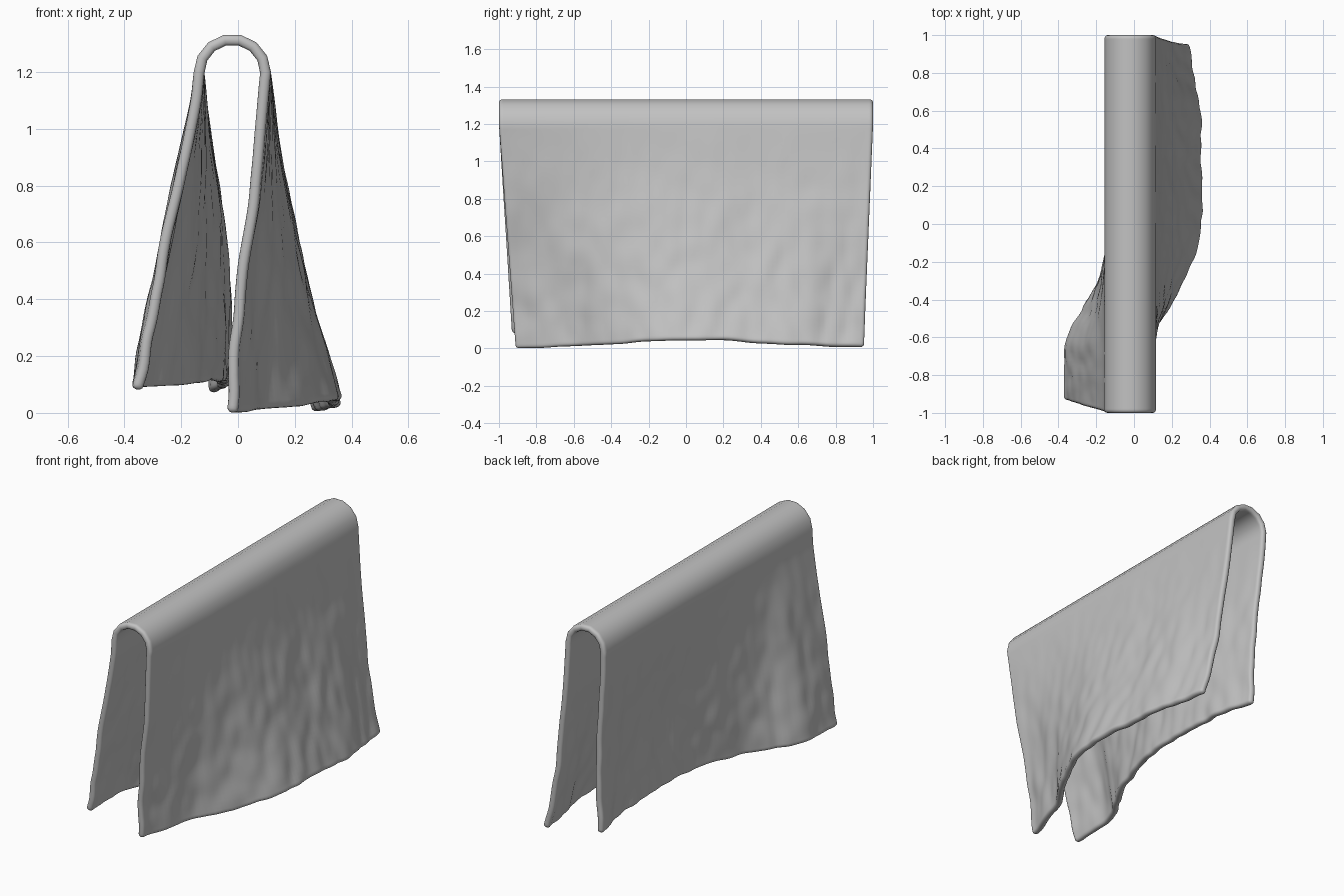
import bpy
import bmesh
import math
from mathutils import Vector, noise

cube = bpy.data.objects.get("Cube")
if cube:
    bpy.data.objects.remove(cube)

BAR_X, BAR_Z, RADIUS, THICK = -0.02, 1.198, 0.117, 0.038
COLUMNS, ROWS, ARC = 84, 46, 7


def blend(points, x):
    """Smooth curve through (x, value) points."""
    if x <= points[0][0]:
        return points[0][1]
    for i in range(len(points) - 1):
        (a, p), (b, q) = points[i], points[i + 1]
        if x <= b:
            before = points[max(i - 1, 0)]
            after = points[min(i + 2, len(points) - 1)]
            m = (q - before[1]) / (b - before[0]) * (b - a)
            n = (after[1] - p) / (after[0] - a) * (b - a)
            f = (x - a) / (b - a)
            return (p * (2*f**3 - 3*f*f + 1) + m * (f**3 - 2*f*f + f)
                    + q * (3*f*f - 2*f**3) + n * (f**3 - f*f))
    return points[-1][1]


# Hem position and height along the length of each hanging panel
HEM_X = {
    1: [(-1, -0.012), (-0.8, 0.03), (-0.6, 0.10), (-0.4, 0.22), (-0.1, 0.325),
        (0.2, 0.34), (0.65, 0.33), (1, 0.265)],
    -1: [(-1, -0.345), (-0.65, -0.345), (-0.5, -0.255), (-0.23, -0.15),
         (0.05, -0.075), (0.3, -0.055), (0.6, -0.05), (1, -0.07)],
}
HEM_Z = {
    1: [(-1, 0), (-0.5, 0.018), (-0.2, 0.038), (0.2, 0.043), (0.5, 0.023), (1, 0.006)],
    -1: [(-1, 0.083), (-0.5, 0.095), (0, 0.113), (0.5, 0.105), (1, 0.073)],
}
FRONT_WIDTH = {1: 0.91, -1: 0.93}
# Sideways swing from bar to hem, where a panel leans outward or inward
OUTWARD = {
    1: [(0, 0), (0.25, 0.15), (0.5, 0.39), (0.8, 0.72), (1, 1)],
    -1: [(0, 0), (0.1, 0.06), (0.35, 0.36), (0.64, 0.67), (1, 1)],
}
INWARD = {
    1: [(0, 0), (0.33, 0.34), (0.58, 0.8), (0.83, 1), (1, 1)],
    -1: [(0, 0), (0.2, 0.25), (0.45, 0.75), (0.7, 1), (1, 1)],
}


def panel_point(side, s, t):
    """Point on a hanging panel: s runs front to back, t runs bar to hem."""
    start = BAR_X + side * RADIUS
    hem = blend(HEM_X[side], s)
    inward = min(max((start - hem) * side / 0.08, 0), 1)
    inward *= min(1, (1 - s) / 0.3)
    out = blend(OUTWARD[side], t)
    amount = out + (blend(INWARD[side], t) - out) * inward
    narrow = FRONT_WIDTH[side] if s < 0 else 0.95
    y = s * (1 + (narrow - 1) * t)
    z = BAR_Z + (blend(HEM_Z[side], s) - BAR_Z) * t
    folds = noise.noise(Vector((y * 5, side * 7.3, z * 2))) * 0.016
    creases = noise.noise(Vector((y * 13, side * 3.7, z * 7))) * 0.013
    x = start + (hem - start) * amount + (folds + creases) * t ** 0.8
    z += noise.noise(Vector((y * 7, side * 2.1, 0))) * 0.006 * t
    return Vector((x, y, z))


def cloth_row(s):
    """One strip from hem to hem over the rounded top."""
    row = [panel_point(-1, s, 1 - i / ROWS) for i in range(ROWS)]
    for i in range(ARC + 1):
        a = math.pi * (1 - i / ARC)
        row.append(Vector((BAR_X + RADIUS * math.cos(a), s,
                           BAR_Z + RADIUS * math.sin(a))))
    row += [panel_point(1, s, (i + 1) / ROWS) for i in range(ROWS)]
    return row


# Draped cloth sheet
bm = bmesh.new()
grid = [[bm.verts.new(p) for p in cloth_row(-1 + 2 * j / COLUMNS)]
        for j in range(COLUMNS + 1)]
for a, b in zip(grid, grid[1:]):
    for i in range(len(a) - 1):
        bm.faces.new((a[i], a[i + 1], b[i + 1], b[i]))
bmesh.ops.recalc_face_normals(bm, faces=bm.faces)
mesh = bpy.data.meshes.new("draped_cloth")
bm.to_mesh(mesh)
bm.free()
cloth = bpy.data.objects.new("draped_cloth", mesh)
bpy.context.collection.objects.link(cloth)

# Thickness with soft rounded rims
solid = cloth.modifiers.new("thickness", 'SOLIDIFY')
solid.thickness = THICK
solid.offset = 0
bevel = cloth.modifiers.new("soft_rim", 'BEVEL')
bevel.width = 0.016
bevel.segments = 3
bevel.limit_method = 'ANGLE'
bevel.angle_limit = math.radians(55)

# Plain grey fabric
grey = bpy.data.materials.new("grey_fabric")
grey.use_nodes = True
color = (0.54, 0.54, 0.54, 1)
grey.diffuse_color = color
shader = grey.node_tree.nodes["Principled BSDF"]
shader.inputs["Base Color"].default_value = color
shader.inputs["Roughness"].default_value = 0.9
mesh.materials.append(grey)

bpy.ops.object.select_all(action='DESELECT')
cloth.select_set(True)
bpy.context.view_layer.objects.active = cloth
bpy.ops.object.shade_smooth()
